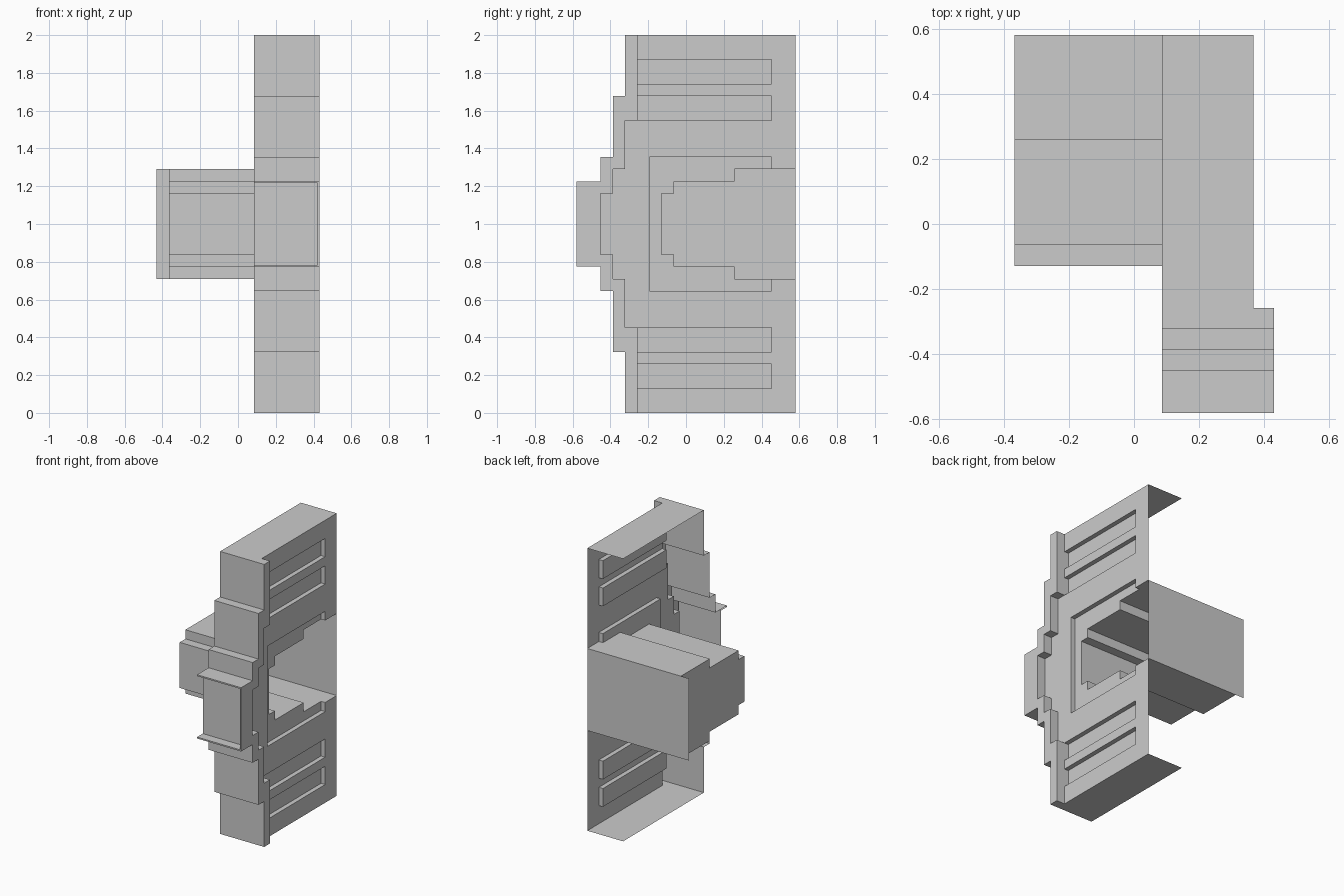
import bpy, bmesh

if "Cube" in bpy.data.objects:
    bpy.data.objects.remove(bpy.data.objects["Cube"])

U = 2 / 31                 # base unit: model is 31 units tall, 18 deep
OPEN = 0.086               # open inner edge of the tall shell
RIM = 0.431                # outer face of the front rim
PLATE = RIM - U            # side panel plane
FLOOR = PLATE - U / 2      # floor of the shallow recesses
END = -RIM + U             # end wall of the channel


def mirrored(pts):
    """Add the lower half of a (y, z) profile, mirrored about mid height."""
    return pts + [(y, 31 - z) for y, z in reversed(pts)]


def ribbon(bm, pts, x0, x1, closed=False):
    """Sweep a (y, z) profile along x."""
    rows = [[bm.verts.new((x, y * U, z * U)) for y, z in pts] for x in (x0, x1)]
    n = len(pts)
    for i in range(n if closed else n - 1):
        j = (i + 1) % n
        bm.faces.new((rows[0][i], rows[0][j], rows[1][j], rows[1][i]))


def poly(bm, pts):
    bm.faces.new([bm.verts.new(p) for p in pts])


def cap(bm, pts, x):
    """Flat face from a (y, z) outline at the given x."""
    poly(bm, [(x, y * U, z * U) for y, z in pts])


def wall(bm, x0, x1, z0, z1, y):
    """Flat upright face across x and z."""
    poly(bm, [(x0, y, z0), (x1, y, z0), (x1, y, z1), (x0, y, z1)])


def finish(bm, name):
    bmesh.ops.remove_doubles(bm, verts=bm.verts, dist=1e-5)
    bmesh.ops.recalc_face_normals(bm, faces=bm.faces)
    me = bpy.data.meshes.new(name)
    bm.to_mesh(me)
    bm.free()
    ob = bpy.data.objects.new(name, me)
    bpy.context.collection.objects.link(ob)


# Stepped front rim: front strips, side face and inner step
front_top = [(-5, 31), (-5, 26), (-6, 26), (-6, 21), (-7, 21), (-7, 19), (-9, 19)]
inner = mirrored([(-4, 31), (-4, 24), (-5, 24), (-5, 20), (-6, 20), (-6, 18), (-7, 18)])
bm = bmesh.new()
ribbon(bm, front_top, OPEN, RIM)
ribbon(bm, [(y, 31 - z) for y, z in front_top], OPEN, RIM)
cap(bm, mirrored(front_top) + inner[::-1], RIM)
ribbon(bm, inner, PLATE, RIM)
finish(bm, "front_rim")

# Inset panel in the foremost step, with a thin lip around three sides
T = 0.01
z0, z1, yf, yp = 12 * U, 19 * U, -9 * U, -8 * U
bm = bmesh.new()
wall(bm, OPEN, RIM, z1 - T, z1, yf)
wall(bm, OPEN, RIM, z0, z0 + T, yf)
wall(bm, RIM - T, RIM, z0 + T, z1 - T, yf)
wall(bm, OPEN, RIM - T, z0 + T, z1 - T, yp)
for z in (z0 + T, z1 - T):
    poly(bm, [(OPEN, yf, z), (RIM - T, yf, z), (RIM - T, yp, z), (OPEN, yp, z)])
x = RIM - T
poly(bm, [(x, yf, z0 + T), (x, yp, z0 + T), (x, yp, z1 - T), (x, yf, z1 - T)])
finish(bm, "front_inset_panel")

# Side panel, one outline with slot and recess notches
bm = bmesh.new()
comb = mirrored([(-4, 31), (-4, 29), (7, 29), (7, 27), (-4, 27), (-4, 26), (7, 26),
                 (7, 24), (-5, 24), (-5, 20), (-6, 20), (-6, 18), (-7, 18)])
back = mirrored([(9, 31), (9, 20), (7, 20), (7, 21), (-3, 21)])
cap(bm, comb + back[::-1], PLATE)
finish(bm, "side_panel")

# Four shallow slots
for i, z in enumerate((2, 5, 24, 27)):
    bm = bmesh.new()
    box = [(-4, z), (7, z), (7, z + 2), (-4, z + 2)]
    ribbon(bm, box, FLOOR, PLATE, closed=True)
    cap(bm, box, FLOOR)
    finish(bm, f"side_slot_{i + 1}")

# Recess around the channel mouth
channel = mirrored([(9, 20), (7, 20), (4, 20), (4, 19), (-1, 19), (-1, 18), (-2, 18)])
recess = mirrored([(7, 20), (7, 21), (-3, 21)])
bm = bmesh.new()
ribbon(bm, recess, FLOOR, PLATE)
cap(bm, recess + channel[2:-2][::-1], FLOOR)
finish(bm, "channel_recess")

# Stepped channel running sideways, with its end wall
bm = bmesh.new()
ribbon(bm, channel, END, FLOOR)
for z in (11, 20):
    ribbon(bm, [(7, z), (9, z)], FLOOR, PLATE)
cap(bm, channel, END)
finish(bm, "side_channel")

# Back plate closing the channel
bm = bmesh.new()
wall(bm, -RIM, PLATE, 11 * U, 20 * U, 9 * U)
finish(bm, "back_plate")

# Top and bottom plates
for name, z in (("top_plate", 2), ("bottom_plate", 0)):
    bm = bmesh.new()
    poly(bm, [(px, py * U, z) for px, py in
              ((OPEN, -5), (RIM, -5), (RIM, -4), (PLATE, -4), (PLATE, 9), (OPEN, 9))])
    finish(bm, name)
